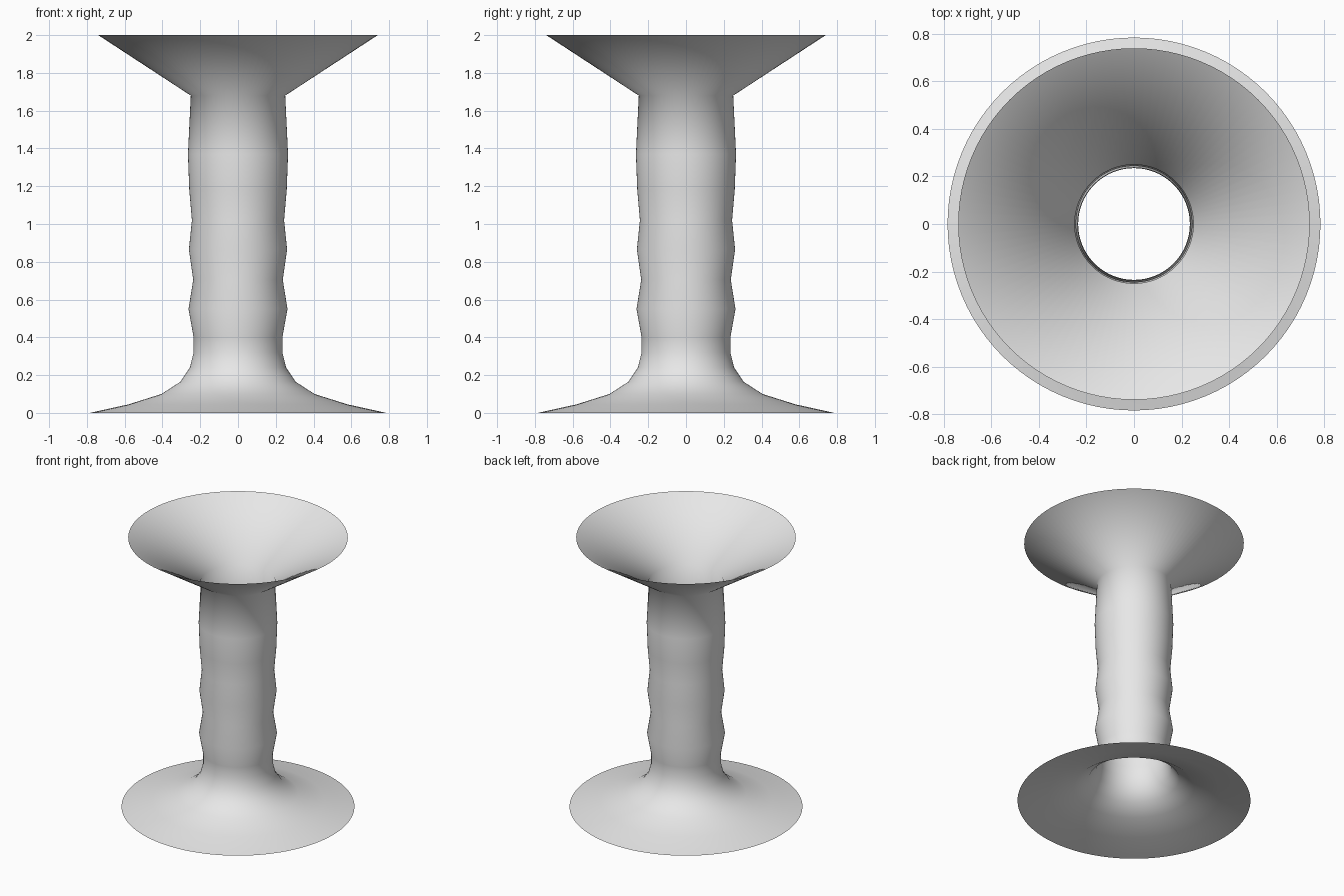
import bpy
import bmesh
from math import tau
from mathutils import Vector

cube = bpy.data.objects.get("Cube")
if cube:
    bpy.data.objects.remove(cube, do_unlink=True)

SEGMENTS = 96

# Pale grey material
grey = bpy.data.materials.new("pale_grey")
grey.use_nodes = True
colour = (0.8, 0.8, 0.8, 1)
grey.diffuse_color = colour
grey.node_tree.nodes["Principled BSDF"].inputs["Base Color"].default_value = colour

# Radius and height: flared foot, rippled stem, conical mouth
foot = [(0.785, 0), (0.58, 0.045), (0.405, 0.1), (0.305, 0.165), (0.255, 0.24)]
stem = [(0.235, 0.32), (0.235, 0.4), (0.262, 0.55), (0.237, 0.705),
        (0.26, 0.865), (0.244, 1.02), (0.258, 1.18), (0.265, 1.37)]
mouth = [(0.25, 1.68), (0.74, 2)]


def revolve(name, profile, material):
    """Spin an open profile around z into a smooth, hollow shell."""
    bm = bmesh.new()
    verts = [bm.verts.new((r, 0, z)) for r, z in profile]
    edges = [bm.edges.new(pair) for pair in zip(verts, verts[1:])]
    bmesh.ops.spin(bm, geom=verts + edges, cent=(0, 0, 0), axis=(0, 0, 1),
                   angle=tau, steps=SEGMENTS)
    bmesh.ops.remove_doubles(bm, verts=bm.verts[:], dist=0.0005)
    # Turn every face away from the axis
    bm.normal_update()
    for face in bm.faces:
        centre = face.calc_center_median()
        if face.normal.dot(Vector((centre.x, centre.y, 0))) < 0:
            face.normal_flip()
        face.smooth = True
    mesh = bpy.data.meshes.new(name)
    bm.to_mesh(mesh)
    bm.free()
    mesh.materials.append(material)
    obj = bpy.data.objects.new(name, mesh)
    bpy.context.collection.objects.link(obj)
    return obj


# One continuous open shell, so shading flows from foot to mouth
revolve("flared_pedestal", foot + stem + mouth, grey)
